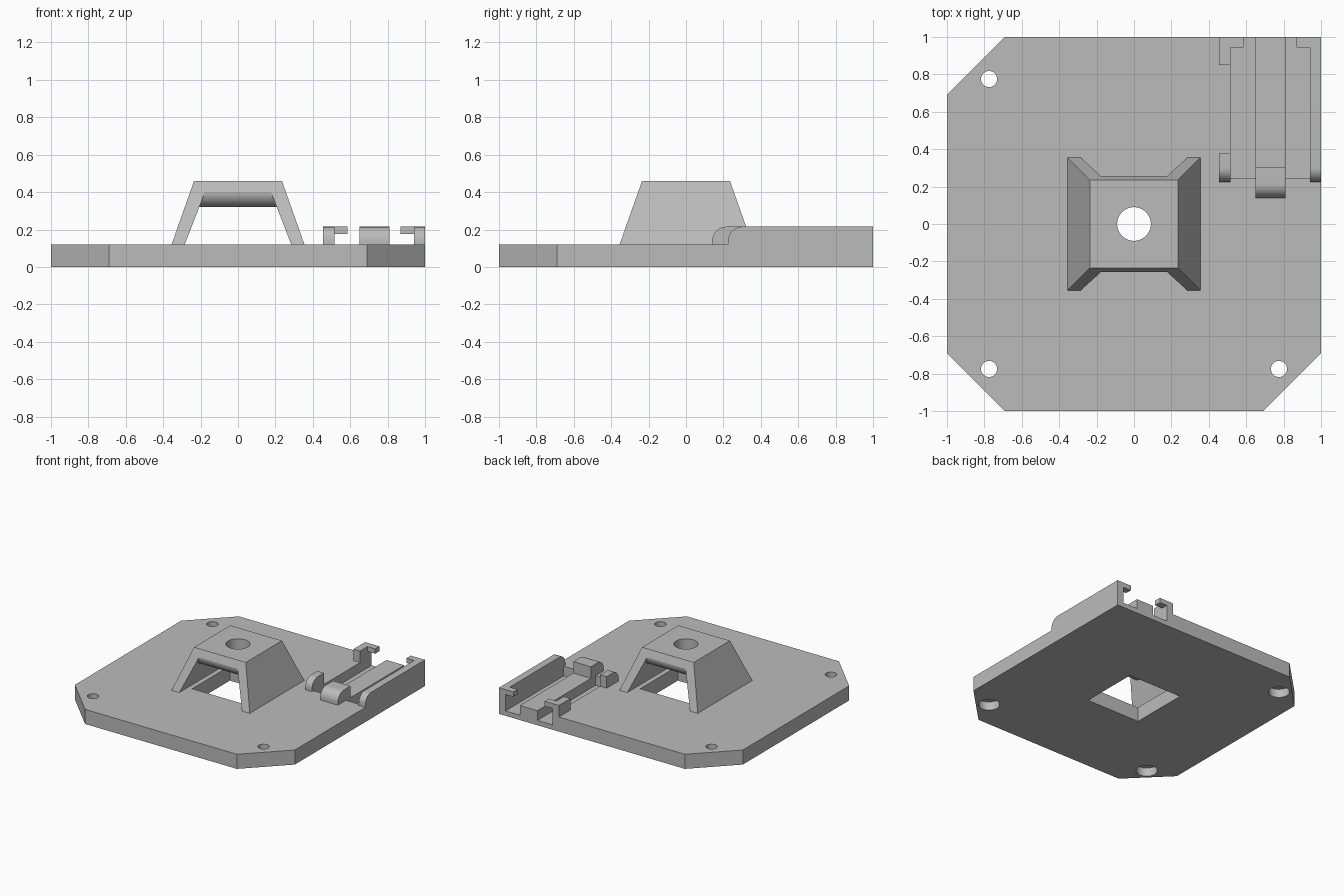
import bpy
import bmesh
from math import sin, cos, pi, radians

old = bpy.data.objects.get("Cube")
if old:
    bpy.data.objects.remove(old, do_unlink=True)

grey = bpy.data.materials.new("light grey plastic")
grey.use_nodes = True
colour = (0.5, 0.5, 0.5, 1)
grey.diffuse_color = colour
grey.node_tree.nodes["Principled BSDF"].inputs["Base Color"].default_value = colour

T = 0.12     # plate thickness
TOP = 0.215  # top of the clip


def loft(name, lower, upper):
    """Closed solid between two matching outlines."""
    bm = bmesh.new()
    a = [bm.verts.new(p) for p in lower]
    b = [bm.verts.new(p) for p in upper]
    bm.faces.new(a)
    bm.faces.new(b)
    for i in range(len(a)):
        j = (i + 1) % len(a)
        bm.faces.new((a[i], a[j], b[j], b[i]))
    bmesh.ops.recalc_face_normals(bm, faces=bm.faces)
    mesh = bpy.data.meshes.new(name)
    bm.to_mesh(mesh)
    bm.free()
    mesh.materials.append(grey)
    obj = bpy.data.objects.new(name, mesh)
    bpy.context.collection.objects.link(obj)
    return obj


def prism(name, outline, z0, z1):
    return loft(name, [(x, y, z0) for x, y in outline], [(x, y, z1) for x, y in outline])


def box(name, x0, x1, y0, y1, z0, z1):
    return prism(name, [(x0, y0), (x1, y0), (x1, y1), (x0, y1)], z0, z1)


def cylinder(name, x, y, r, z0, z1):
    ring = [(x + r * cos(i * pi / 24), y + r * sin(i * pi / 24)) for i in range(48)]
    return prism(name, ring, z0, z1)


def arc(cy, cz, r, start, end, n=12):
    angles = [radians(start + (end - start) * i / n) for i in range(n + 1)]
    return [(cy + r * cos(a), cz + r * sin(a)) for a in angles]


def cut(target, cutters):
    for c in cutters:
        c.hide_render = True
        m = target.modifiers.new("cut", "BOOLEAN")
        m.operation = "DIFFERENCE"
        m.solver = "EXACT"
        m.object = c
        bpy.context.view_layer.objects.active = target
        bpy.ops.object.modifier_apply(modifier=m.name)
        bpy.data.objects.remove(c, do_unlink=True)


def smooth(obj):
    bpy.ops.object.select_all(action="DESELECT")
    obj.select_set(True)
    bpy.context.view_layer.objects.active = obj
    bpy.ops.object.shade_smooth_by_angle(angle=radians(30))


# Base plate with three clipped corners
k = 0.69
plate = prism("base_plate", [(-k, -1), (k, -1), (1, -k), (1, 1), (-k, 1), (-1, k), (-1, -k)], 0, T)
cutters = [box("window_cutter", -0.245, 0.245, -0.245, 0.245, -0.1, 0.2)]
# Counterbored screw holes
for x, y in ((-1, 1), (-1, -1), (1, -1)):
    cutters.append(cylinder("screw_cutter", x * 0.775, y * 0.775, 0.043, -0.1, 0.2))
    cutters.append(cylinder("head_cutter", x * 0.775, y * 0.775, 0.08, -0.1, 0.07))
# Channels either side of the clip tongue
for x0, x1 in ((0.515, 0.65), (0.81, 0.94)):
    cutters.append(box("channel_cutter", x0, x1, 0.245, 1.1, 0.04, 0.2))
cut(plate, cutters)
smooth(plate)

# Tapered centre tower
def square(h, z):
    return [(-h, -h, z), (h, -h, z), (h, h, z), (-h, h, z)]

tower = loft("centre_tower", square(0.355, T), square(0.235, 0.46))

# Open passage through the tower, leaving a beam with rounded lower edges
section = [(-0.5, 0.1), (0.5, 0.1), (0.5, 0.4)]
section += arc(0.175, 0.4, 0.08, 0, -90)
section += arc(-0.175, 0.4, 0.08, -90, -180)
section += [(-0.5, 0.4)]

def passage_side(s):
    return [(s * (0.285 - 0.39 * (z - T)), y, z) for y, z in section]

cut(tower, [loft("passage_cutter", passage_side(-1), passage_side(1)),
            cylinder("bore_cutter", 0, 0, 0.09, 0.2, 0.6)])
smooth(tower)


# Clip walls with rounded front ends
def rounded_block(name, x0, x1, y0, y1):
    r = 0.075
    side = [(y1, T), (y1, TOP)] + arc(y0 + r, TOP - r, r, 90, 180) + [(y0, T)]
    smooth(loft(name, [(x0, y, z) for y, z in side], [(x1, y, z) for y, z in side]))

rounded_block("clip_left_wall", 0.94, 1, 0.225, 1)
rounded_block("clip_front_post", 0.455, 0.515, 0.225, 0.38)
rounded_block("clip_tongue_nose", 0.65, 0.81, 0.14, 0.305)
box("clip_back_post", 0.455, 0.515, 0.85, 1, T, TOP)

# Hooked lips at the back
box("clip_inner_lip", 0.515, 0.585, 0.945, 1, 0.175, TOP)
box("clip_outer_lip", 0.87, 0.94, 0.945, 1, 0.175, TOP)
